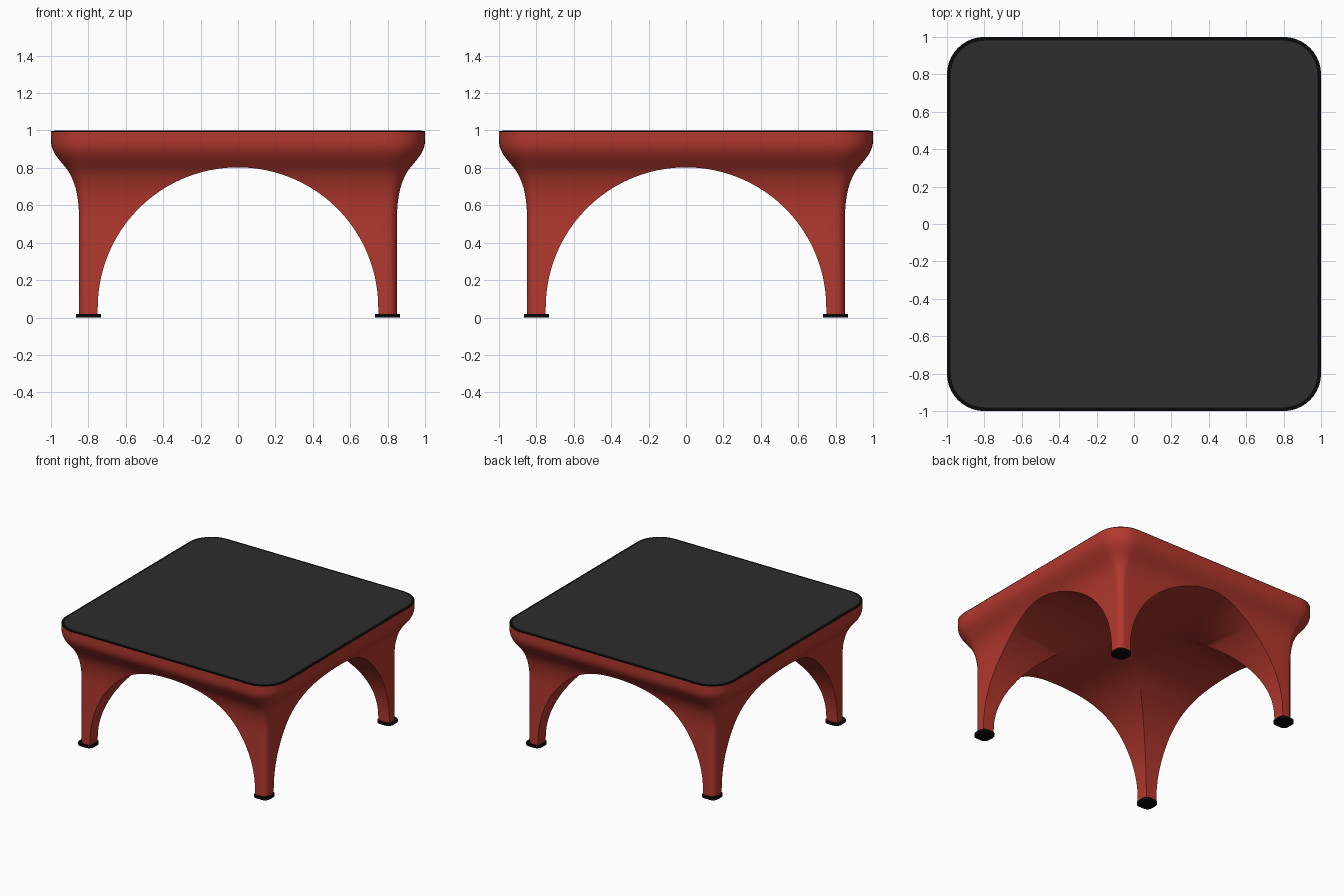
import bpy, bmesh, math
from mathutils import Vector
from mathutils.geometry import interpolate_bezier

if "Cube" in bpy.data.objects:
    bpy.data.objects.remove(bpy.data.objects["Cube"])


def material(name, rgb):
    m = bpy.data.materials.new(name)
    m.diffuse_color = (*rgb, 1)
    m.use_nodes = True
    m.node_tree.nodes["Principled BSDF"].inputs["Base Color"].default_value = m.diffuse_color
    return m


RED = material("red_plastic", (0.45, 0.04, 0.027))
BLACK = material("black_rubber", (0.003, 0.003, 0.003))
DARK = material("dark_surface", (0.026, 0.026, 0.026))


def rounded_square(half, radius, arc=10, side=1):
    """Outline points, counter-clockwise, sides split into equal parts."""
    c = half - radius
    corners = []
    for k, (sx, sy) in enumerate(((1, 1), (-1, 1), (-1, -1), (1, -1))):
        corners.append([(sx * c + radius * math.cos(a), sy * c + radius * math.sin(a))
                        for a in (math.pi / 2 * (k + i / arc) for i in range(arc + 1))])
    pts = []
    for k in range(4):
        pts += corners[k]
        a, b = Vector(corners[k][-1]), Vector(corners[(k + 1) % 4][0])
        pts += [tuple(a.lerp(b, i / side)) for i in range(1, side)]
    return pts


def loft(name, rings, mat):
    """Closed solid through a stack of rings of 3D points."""
    bm = bmesh.new()
    rows = [[bm.verts.new(p) for p in r] for r in rings]
    for a, b in zip(rows, rows[1:]):
        for i in range(len(a)):
            j = (i + 1) % len(a)
            bm.faces.new((a[i], a[j], b[j], b[i]))
    bm.faces.new(rows[0][::-1])
    bm.faces.new(rows[-1])
    bmesh.ops.recalc_face_normals(bm, faces=bm.faces)
    me = bpy.data.meshes.new(name)
    bm.to_mesh(me)
    bm.free()
    ob = bpy.data.objects.new(name, me)
    bpy.context.collection.objects.link(ob)
    me.materials.append(mat)
    return ob


def select(ob):
    bpy.ops.object.select_all(action='DESELECT')
    ob.select_set(True)
    bpy.context.view_layer.objects.active = ob


def smooth(ob, degrees):
    select(ob)
    bpy.ops.object.shade_smooth_by_angle(angle=math.radians(degrees))


def slab(name, half, radius, z0, z1, mat, x=0, y=0):
    ob = loft(name, [[(px + x, py + y, z) for px, py in rounded_square(half, radius)]
                     for z in (z0, z1)], mat)
    smooth(ob, 40)
    return ob


# body: rounded square flaring from the legs to the table edge
def bezier(*pts, n=10):
    return interpolate_bezier(*[Vector((h, 0, z)) for h, z in pts], n)


flare = bezier((0.85, 0.53), (0.85, 0.68), (0.885, 0.755), (0.92, 0.80))
flare += bezier((0.92, 0.80), (0.97, 0.86), (1.0, 0.89), (1.0, 0.95))[1:]
profile = [(0.85, 0.01)] + [(p.x, p.z) for p in flare] + [(1.0, 0.993)]
body = loft("table_body", [[(x, y, z) for x, y in rounded_square(h, h - 0.8, 10, 32)]
                           for h, z in profile], RED)

# two crossing arched tunnels form the vaulted underside
R, CZ, N = 0.75, 0.053, 48
arch = [(-R, -0.3), (R, -0.3)]
arch += [(R * math.cos(math.pi * i / N), CZ + R * math.sin(math.pi * i / N)) for i in range(N + 1)]
for axis in "xy":
    rings = [[(t, u, z) if axis == "x" else (u, t, z) for u, z in arch] for t in (-1.5, 1.5)]
    cutter = loft("arch_cutter_" + axis, rings, RED)
    cutter.hide_render = True
    select(body)
    mod = body.modifiers.new("arch", 'BOOLEAN')
    mod.operation, mod.solver, mod.object = 'DIFFERENCE', 'EXACT', cutter
    bpy.ops.object.modifier_apply(modifier=mod.name)
    bpy.data.objects.remove(cutter)
smooth(body, 40)

# table top: black rim and dark inset surface
slab("top_rim", 1.0, 0.2, 0.99, 0.998, BLACK)
slab("top_surface", 0.98, 0.18, 0.992, 1.0, DARK)

# rubber feet
for sx in (-1, 1):
    for sy in (-1, 1):
        name = f"foot_{'back' if sy > 0 else 'front'}_{'right' if sx > 0 else 'left'}"
        slab(name, 0.067, 0.045, 0.0, 0.02, BLACK, 0.8 * sx, 0.8 * sy)
